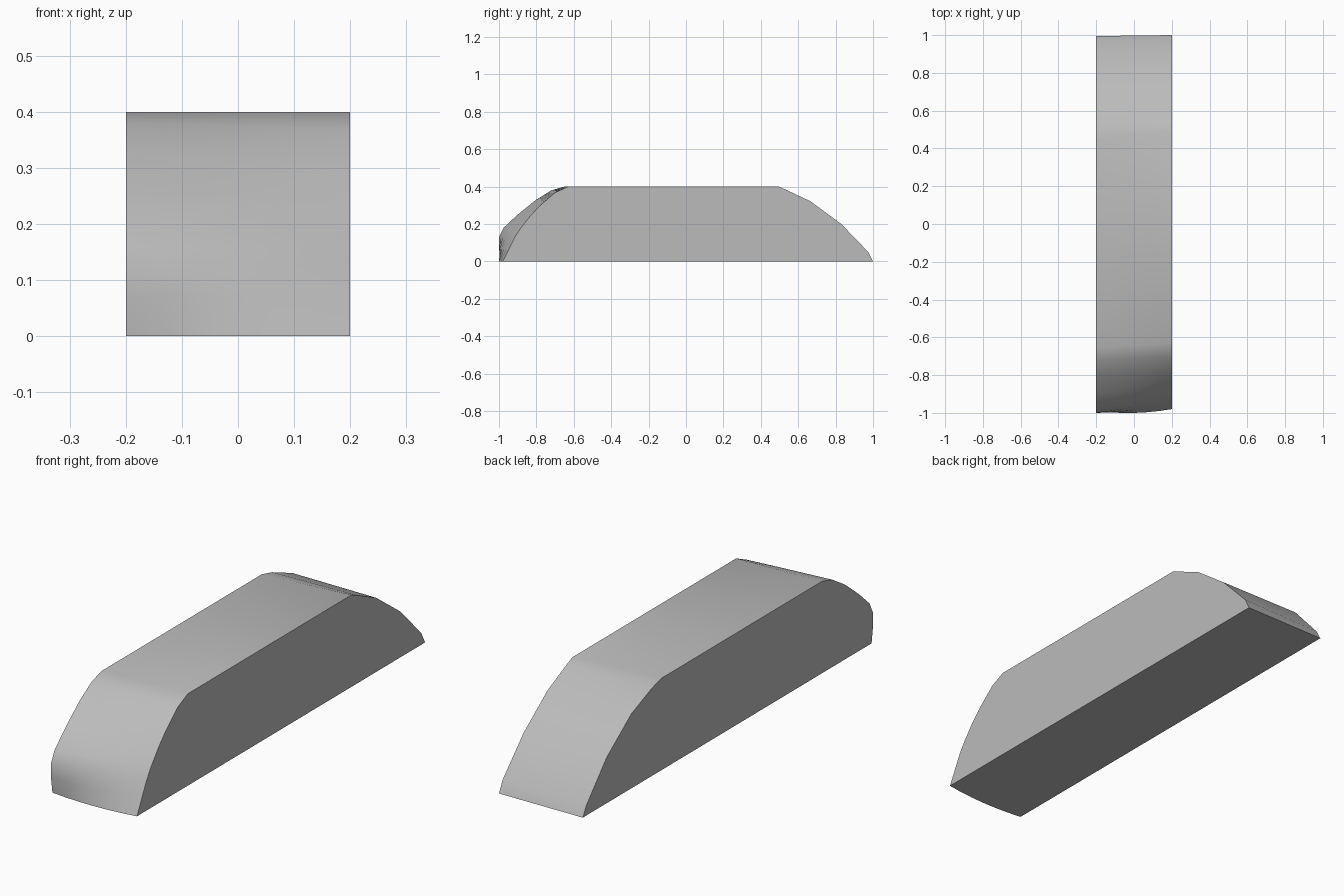
import bpy
import bmesh
import math
from mathutils import Vector

cube = bpy.data.objects.get("Cube")
if cube:
    bpy.data.objects.remove(cube, do_unlink=True)

HALF_WIDTH, HEIGHT, COLUMNS = 0.2, 0.4, 6

# Side outlines as (y, z), from the front foot over the top to the back foot
OUTLINE_RIGHT = [(-0.99, 0), (-1, 0.07), (-1, 0.13), (-0.975, 0.18), (-0.9, 0.25), (-0.805, 0.327),
                 (-0.72, 0.38), (-0.65, 0.4), (0.45, 0.4), (0.52, 0.382), (0.66, 0.325),
                 (0.83, 0.2), (0.97, 0.045), (0.995, 0)]
OUTLINE_LEFT = [(-0.98, 0), (-0.945, 0.07), (-0.915, 0.13), (-0.885, 0.176), (-0.835, 0.24),
                (-0.785, 0.294), (-0.7, 0.368), (-0.63, 0.4), (0.495, 0.4), (0.53, 0.385),
                (0.665, 0.322), (0.83, 0.2), (0.975, 0.05), (1, 0)]


def column(bm, t):
    """One cross-section blended between the outlines, front foot bowed outwards."""
    verts = []
    for i, (a, b) in enumerate(zip(OUTLINE_RIGHT, OUTLINE_LEFT)):
        p = Vector(a).lerp(Vector(b), t)
        if i < len(OUTLINE_LEFT) / 2:
            p.x -= 0.06 * t * (1 - t) * (1 - p.y / HEIGHT)
            p.x = max(p.x, -1)
        verts.append(bm.verts.new(((2 * t - 1) * HALF_WIDTH, p.x, p.y)))
    return verts


# Body: skin the columns, then close the two sides and the base
bm = bmesh.new()
cols = [column(bm, i / COLUMNS) for i in range(COLUMNS + 1)]
for c, d in zip(cols, cols[1:]):
    for i in range(len(c) - 1):
        bm.faces.new((c[i], d[i], d[i + 1], c[i + 1]))
bm.faces.new(cols[0])
bm.faces.new(cols[-1])
bm.faces.new([c[0] for c in cols] + [c[-1] for c in reversed(cols)])
bmesh.ops.recalc_face_normals(bm, faces=bm.faces)

mesh = bpy.data.meshes.new("block_body")
bm.to_mesh(mesh)
bm.free()
body = bpy.data.objects.new("block_body", mesh)
bpy.context.collection.objects.link(body)

# Plain grey
grey = bpy.data.materials.new("plain_grey")
grey.use_nodes = True
colour = (0.5, 0.5, 0.5, 1)
grey.diffuse_color = colour
grey.node_tree.nodes["Principled BSDF"].inputs["Base Color"].default_value = colour
mesh.materials.append(grey)

# Smooth skin with crisp side and base edges
bpy.context.view_layer.objects.active = body
body.select_set(True)
bpy.ops.object.shade_smooth_by_angle(angle=math.radians(45))
